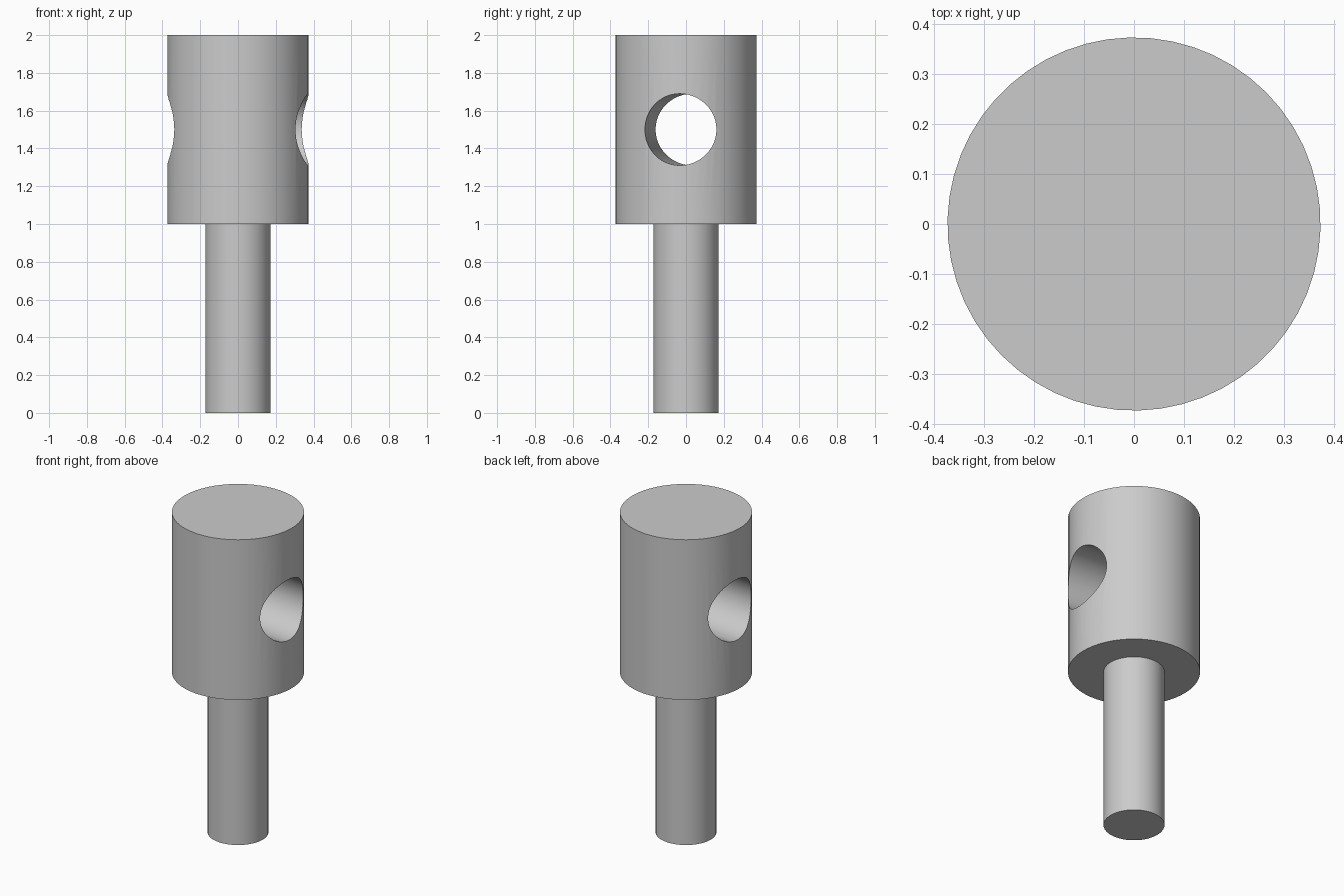
import bpy
import math

cube = bpy.data.objects.get("Cube")
if cube:
    bpy.data.objects.remove(cube, do_unlink=True)

# One plain metal colour
steel = bpy.data.materials.new("plain_grey")
steel.use_nodes = True
GREY = (0.6, 0.6, 0.6, 1.0)
steel.diffuse_color = GREY
steel.node_tree.nodes["Principled BSDF"].inputs["Base Color"].default_value = GREY


def cylinder(name, sides, radius, depth, z, rotation=(0, 0, 0)):
    bpy.ops.mesh.primitive_cylinder_add(
        vertices=sides, radius=radius, depth=depth,
        location=(0, 0, z), rotation=rotation)
    obj = bpy.context.object
    obj.name = name
    obj.data.materials.append(steel)
    return obj


def smooth(obj):
    bpy.ops.object.select_all(action='DESELECT')
    obj.select_set(True)
    bpy.context.view_layer.objects.active = obj
    bpy.ops.object.shade_smooth_by_angle(angle=math.radians(30))


# Slim stem below the head
stem = cylinder("stem", 32, 0.173, 1.0, 0.5)
smooth(stem)

# Wide head, with a cross hole turned slightly about the vertical
head = cylinder("head", 54, 0.374, 1.0, 1.5, (0, 0, math.radians(1.5)))
cutter = cylinder("hole_cutter", 48, 0.19, 1.2, 1.5,
                  (0, math.radians(90), math.radians(-5)))
cutter.hide_render = True

hole = head.modifiers.new("cross_hole", 'BOOLEAN')
hole.operation = 'DIFFERENCE'
hole.solver = 'EXACT'
hole.object = cutter
bpy.ops.object.select_all(action='DESELECT')
head.select_set(True)
bpy.context.view_layer.objects.active = head
bpy.ops.object.modifier_apply(modifier=hole.name)
bpy.data.objects.remove(cutter, do_unlink=True)
smooth(head)
